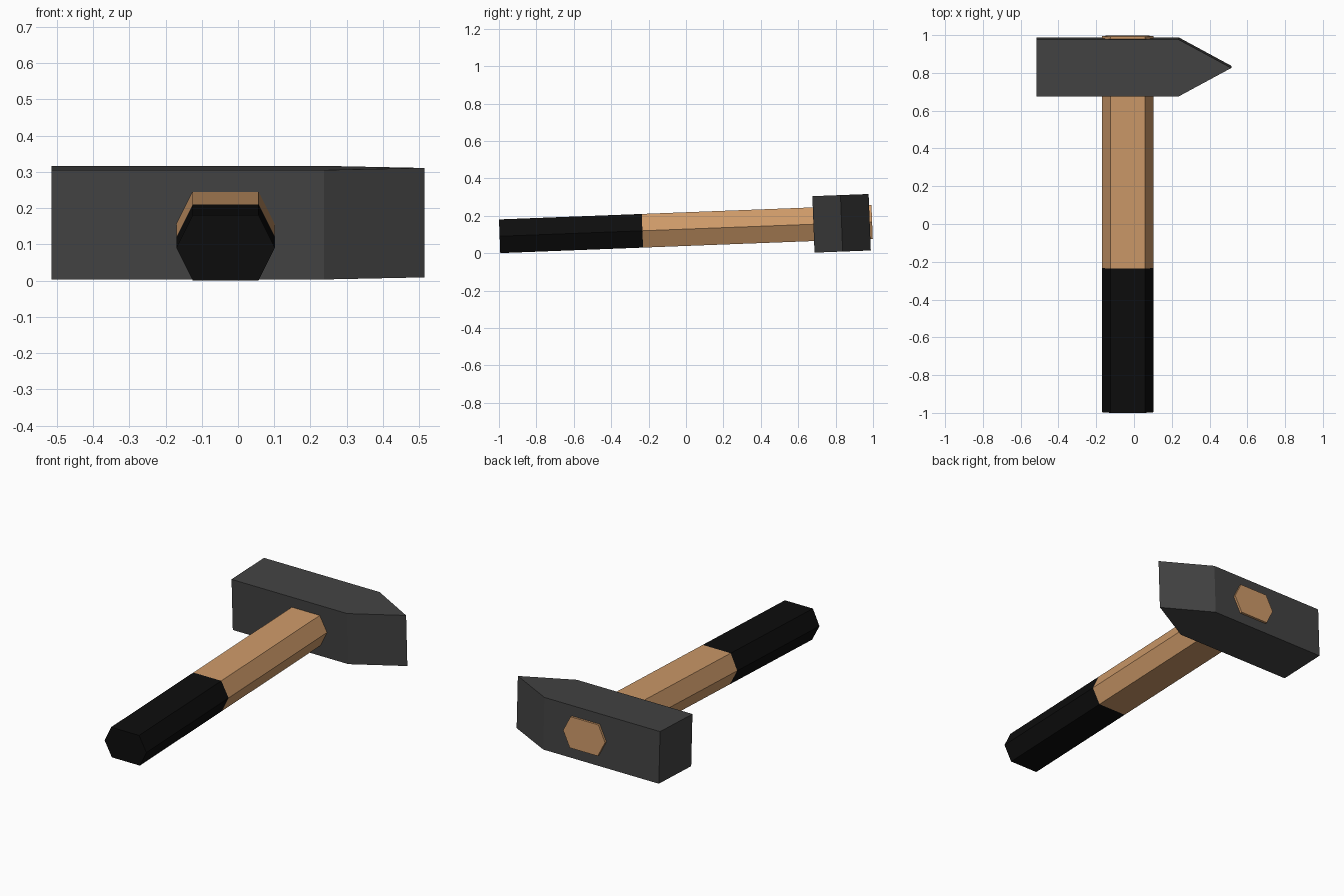
import bpy, bmesh, math
from mathutils import Matrix, Vector

if "Cube" in bpy.data.objects:
    bpy.data.objects.remove(bpy.data.objects["Cube"])

TILT = math.radians(2.2)
# Parts are drawn along +y, then tilted so butt and head both rest on the ground
PLACE = Matrix.Translation((0, -0.993, 0.001)) @ Matrix.Rotation(TILT, 4, 'X')


def material(name, rgb):
    m = bpy.data.materials.new(name)
    m.diffuse_color = (*rgb, 1)
    m.use_nodes = True
    m.node_tree.nodes["Principled BSDF"].inputs["Base Color"].default_value = m.diffuse_color
    return m


def prism(name, profile, extrude, mat):
    """Extrude a flat outline along a vector into a closed solid."""
    bm = bmesh.new()
    face = bm.faces.new([bm.verts.new(p) for p in profile])
    out = bmesh.ops.extrude_face_region(bm, geom=[face], use_keep_orig=True)
    moved = [g for g in out['geom'] if isinstance(g, bmesh.types.BMVert)]
    bmesh.ops.translate(bm, verts=moved, vec=Vector(extrude))
    bmesh.ops.recalc_face_normals(bm, faces=bm.faces)
    bm.transform(PLACE)
    mesh = bpy.data.meshes.new(name)
    bm.to_mesh(mesh)
    bm.free()
    mesh.materials.append(mat)
    ob = bpy.data.objects.new(name, mesh)
    bpy.context.collection.objects.link(ob)
    return ob


wood = material("wood", (0.61, 0.32, 0.14))
steel = material("dark steel", (0.056, 0.056, 0.056))
rubber = material("black rubber", (0.004, 0.004, 0.004))

# Handle: flattened hexagonal section
CX, H = -0.034, 0.18


def hexagon(y):
    return [(CX + x, y, z) for x, z in
            ((-0.136, H / 2), (-0.091, H), (0.091, H),
             (0.136, H / 2), (0.091, 0), (-0.091, 0))]


GRIP, LENGTH = 0.764, 1.993
prism("grip", hexagon(0), (0, GRIP, 0), rubber)
prism("handle", hexagon(GRIP), (0, LENGTH - GRIP, 0), wood)

# Head: square block with a wedge-shaped peen on the +x side
Y0, Y1 = 1.679, 1.98
outline = [(-0.515, Y0), (0.237, Y0), (0.515, (Y0 + Y1) / 2),
           (0.237, Y1), (-0.515, Y1)]
prism("head", [(x, y, -0.062) for x, y in outline], (0, 0, 0.302), steel)
